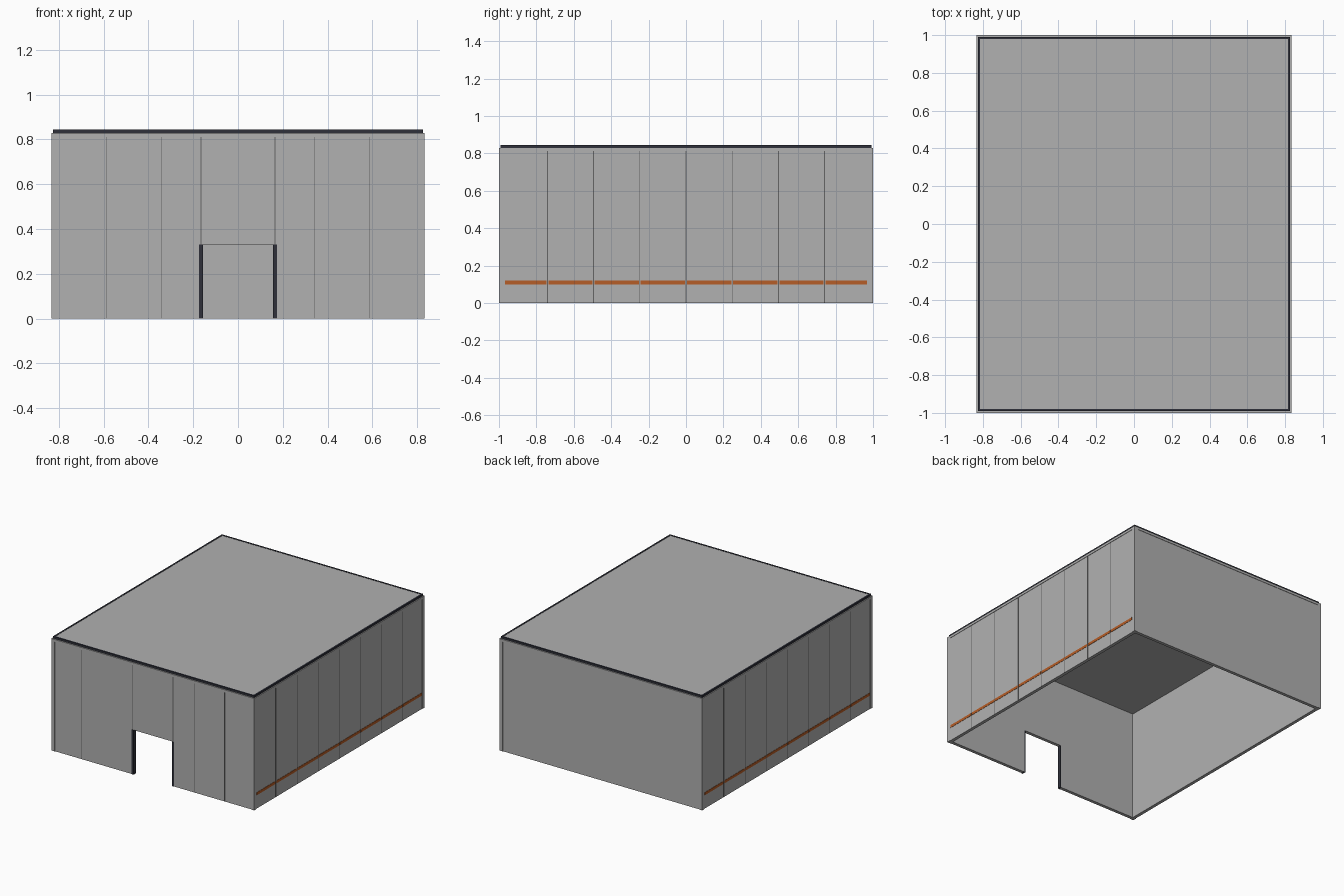
import bpy
import bmesh
from mathutils import Matrix, Vector

cube = bpy.data.objects.get("Cube")
if cube:
    bpy.data.objects.remove(cube, do_unlink=True)


def material(name, rgb):
    m = bpy.data.materials.new(name)
    m.use_nodes = True
    color = (*rgb, 1)
    m.diffuse_color = color
    m.node_tree.nodes["Principled BSDF"].inputs["Base Color"].default_value = color
    return m


GREY = material("panel grey", (0.44, 0.44, 0.44))
SEAM = material("seam grey", (0.13, 0.13, 0.13))
DARK = material("dark trim", (0.028, 0.03, 0.042))
ORANGE = material("orange stripe", (0.47, 0.11, 0.02))


def boxes(name, mat, ranges):
    """One object made of boxes, each given as ((x0, x1), (y0, y1), (z0, z1))."""
    bm = bmesh.new()
    for r in ranges:
        center = Vector([(a + b) / 2 for a, b in r])
        size = Vector([abs(b - a) for a, b in r])
        bmesh.ops.create_cube(bm, size=1, matrix=Matrix.Translation(center) @ Matrix.Diagonal(size.to_4d()))
    mesh = bpy.data.meshes.new(name)
    bm.to_mesh(mesh)
    bm.free()
    mesh.materials.append(mat)
    ob = bpy.data.objects.new(name, mesh)
    bpy.context.collection.objects.link(ob)
    return ob


def span(side, inner, outer):
    return tuple(sorted((side * inner, side * outer)))


# Overall half sizes, heights and wall build-up
X, Y = 0.833, 1.0
WALL_TOP, RAIL, TOP = 0.83, 0.812, 0.845
THICK, REVEAL, POST = 0.027, 0.003, 0.028
DOOR, DOOR_TOP = 0.165, 0.33
PX, PY = X - REVEAL, Y - REVEAL
EX, EY = X - POST, Y - POST
SIDES = (("left", 1), ("right", -1))

# Corner posts
for end, sy in (("front", -1), ("back", 1)):
    for name, sx in SIDES:
        boxes(f"{end}_{name}_corner_post", GREY,
              [(span(sx, EX, X), span(sy, EY, Y), (0, WALL_TOP))])

# Side walls with top rail, panel seams and segmented stripe
PITCH = 0.247
joints = [i * PITCH for i in range(-3, 4)]
stops = [-EY] + joints + [EY]
for name, s in SIDES:
    boxes(f"{name}_wall", GREY, [(span(s, X - THICK, PX), (-EY, EY), (0, RAIL))])
    boxes(f"{name}_top_rail", GREY, [(span(s, X - THICK, X), (-EY, EY), (RAIL, WALL_TOP))])
    boxes(f"{name}_wall_seams", SEAM,
          [(span(s, PX - 0.002, PX + 0.001), (y - 0.002, y + 0.002), (0, RAIL)) for y in joints])
    boxes(f"{name}_stripe", ORANGE,
          [(span(s, PX - 0.002, PX + 0.002), (a + 0.005, b - 0.005), (0.1, 0.12))
           for a, b in zip(stops, stops[1:])])

# Back wall
boxes("back_wall", GREY, [((-EX, EX), (Y - THICK, PY), (0, RAIL))])

# Front wall around the doorway
front = (-PY, THICK - Y)
boxes("front_wall", GREY, [(span(s, DOOR, EX), front, (0, RAIL)) for _, s in SIDES]
      + [((-DOOR, DOOR), front, (DOOR_TOP, RAIL))])
for end, sy in (("front", -1), ("back", 1)):
    boxes(f"{end}_top_rail", GREY, [((-EX, EX), span(sy, Y - THICK, Y), (RAIL, WALL_TOP))])

# Front panel seams, above and beside the doorway
seams = []
for _, s in SIDES:
    for x, width, bottom in ((DOOR, 0.005, DOOR_TOP), (0.34, 0.003, 0), (0.588, 0.003, 0)):
        seams.append((span(s, x - width / 2, x + width / 2), (-PY - 0.001, 0.002 - PY), (bottom, RAIL)))
boxes("front_wall_seams", SEAM, seams)

# Door jambs
for name, s in SIDES:
    boxes(f"{name}_door_jamb", DARK, [(span(s, 0.157, 0.174), (-Y, THICK - Y), (0, DOOR_TOP))])

# Roof slab and its dark edging
TX, TY, EDGE = X - 0.007, Y - 0.009, 0.012
boxes("roof", GREY, [((-TX + EDGE, TX - EDGE), (-TY + EDGE, TY - EDGE), (0.818, TOP - 0.002))])
for name, s in SIDES:
    boxes(f"{name}_roof_edging", DARK, [(span(s, TX - EDGE, TX), (-TY, TY), (WALL_TOP, TOP))])
for end, s in (("front", -1), ("back", 1)):
    boxes(f"{end}_roof_edging", DARK,
          [((-TX + EDGE, TX - EDGE), span(s, TY - EDGE, TY), (WALL_TOP, TOP))])
